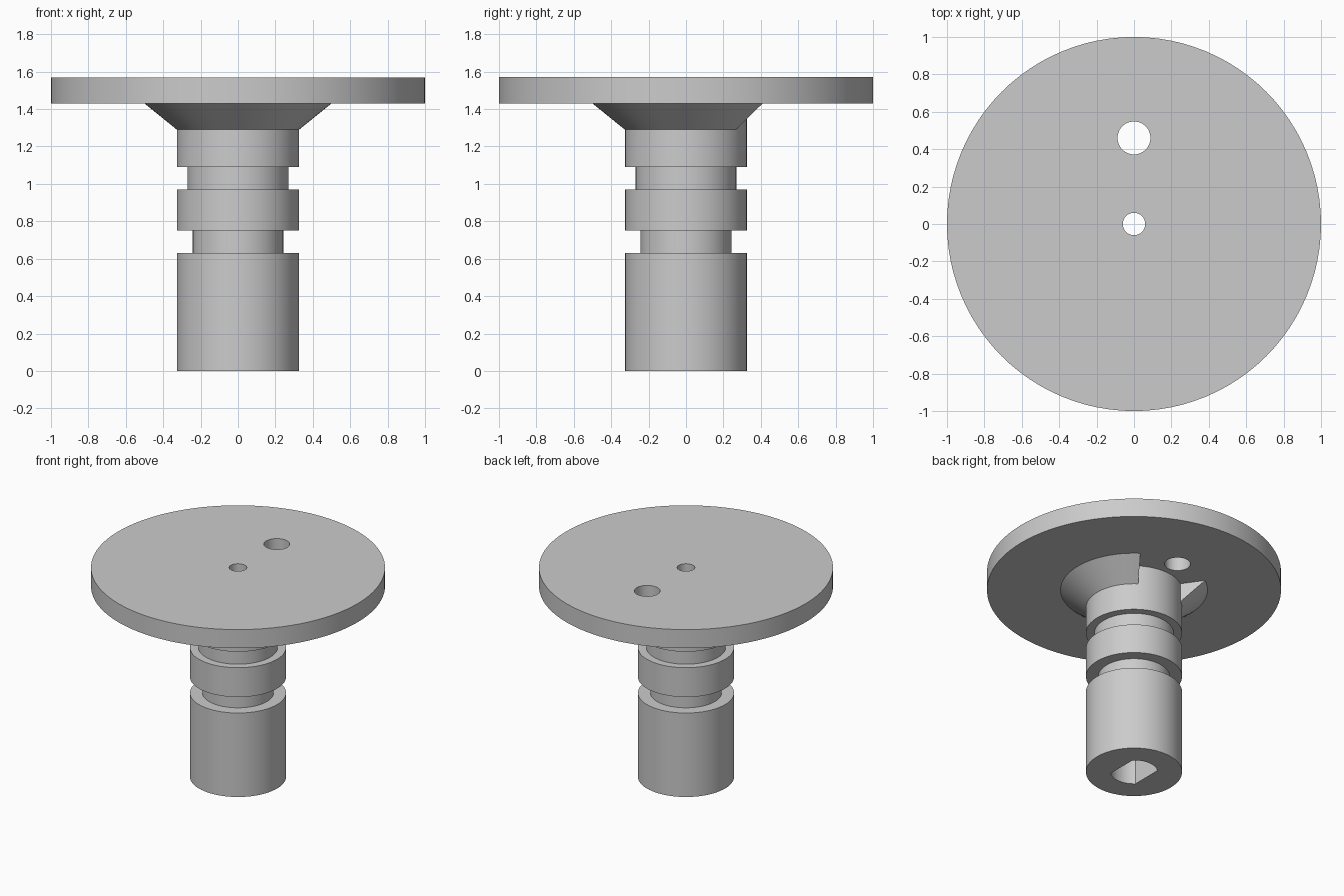
import bpy, bmesh, math

default_cube = bpy.data.objects.get("Cube")
if default_cube:
    bpy.data.objects.remove(default_cube, do_unlink=True)

COLOUR = (0.6, 0.6, 0.6, 1)
grey = bpy.data.materials.new("plain_grey")
grey.use_nodes = True
grey.diffuse_color = COLOUR
grey.node_tree.nodes["Principled BSDF"].inputs["Base Color"].default_value = COLOUR


def finish(bm, name):
    """Turn a bmesh into a linked grey object."""
    bmesh.ops.recalc_face_normals(bm, faces=bm.faces)
    mesh = bpy.data.meshes.new(name)
    bm.to_mesh(mesh)
    bm.free()
    mesh.materials.append(grey)
    obj = bpy.data.objects.new(name, mesh)
    bpy.context.collection.objects.link(obj)
    return obj


def lathe(name, profile, steps, start=0, sweep=360):
    """Revolve a closed (radius, height) profile about z, in degrees."""
    bm = bmesh.new()
    full = sweep == 360
    rings = []
    for i in range(steps if full else steps + 1):
        a = math.radians(start + sweep * i / steps)
        rings.append([bm.verts.new((r * math.cos(a), r * math.sin(a), z)) for r, z in profile])
    n = len(profile)
    for i in range(steps):
        a, b = rings[i], rings[(i + 1) % len(rings)]
        for j in range(n):
            k = (j + 1) % n
            bm.faces.new((a[j], b[j], b[k], a[k]))
    if not full:
        bm.faces.new(rings[0])
        bm.faces.new(rings[-1])
    return finish(bm, name)


def prism(name, outline, z0, z1):
    """Extrude a flat outline between two heights."""
    bm = bmesh.new()
    face = bm.faces.new([bm.verts.new((x, y, z0)) for x, y in outline])
    top = bmesh.ops.extrude_face_region(bm, geom=[face])["geom"]
    moved = [v for v in top if isinstance(v, bmesh.types.BMVert)]
    bmesh.ops.translate(bm, verts=moved, vec=(0, 0, z1 - z0))
    return finish(bm, name)


def cut(obj, cutter):
    """Subtract a cutter for good, then drop it."""
    cutter.hide_render = True
    mod = obj.modifiers.new("cut", "BOOLEAN")
    mod.operation, mod.solver, mod.object = "DIFFERENCE", "EXACT", cutter
    bpy.context.view_layer.objects.active = obj
    bpy.ops.object.modifier_apply(modifier=mod.name)
    bpy.data.objects.remove(cutter, do_unlink=True)


SHAFT, HOLE = 0.327, 0.06
PLATE_LOW, PLATE_TOP = 1.43, 1.57

# Grooved stem with a narrow channel through its centre
stem = lathe("stem", [
    (HOLE, 0), (SHAFT, 0), (SHAFT, 0.63), (0.243, 0.63), (0.243, 0.75),
    (SHAFT, 0.75), (SHAFT, 0.97), (0.27, 0.97), (0.27, 1.09), (SHAFT, 1.09),
    (SHAFT, PLATE_LOW), (HOLE, PLATE_LOW)], 72)

# Socket in the foot: a round bore with two flats facing x
bore, flat = 0.16, 0.11
corner = math.acos(flat / bore)
arc = [corner + (math.pi - 2 * corner) * i / 16 for i in range(17)]
half = [(bore * math.cos(a), bore * math.sin(a)) for a in arc]
cut(stem, prism("socket_cutter", half + [(-x, -y) for x, y in half], -0.1, 0.6))

# Round plate with a centre hole and an offset hole
plate = lathe("plate", [
    (HOLE, PLATE_LOW), (1, PLATE_LOW), (1, PLATE_TOP), (HOLE, PLATE_TOP)], 96)
circle = [math.tau * i / 48 for i in range(48)]
cut(plate, prism("offset_hole_cutter",
                 [(0.088 * math.cos(a), 0.46 + 0.088 * math.sin(a)) for a in circle],
                 PLATE_LOW - 0.1, PLATE_TOP + 0.1))

# Flared collar, left open at the back around the offset hole
collar = lathe("flared_collar", [
    (0.3, 1.29), (SHAFT, 1.29), (0.5, PLATE_LOW), (0.3, PLATE_LOW)], 58, start=125, sweep=290)

# Smooth the round walls and keep the rims crisp
bpy.ops.object.select_all(action="DESELECT")
for part in (stem, plate, collar):
    part.select_set(True)
bpy.context.view_layer.objects.active = stem
bpy.ops.object.shade_smooth_by_angle(angle=math.radians(30))
